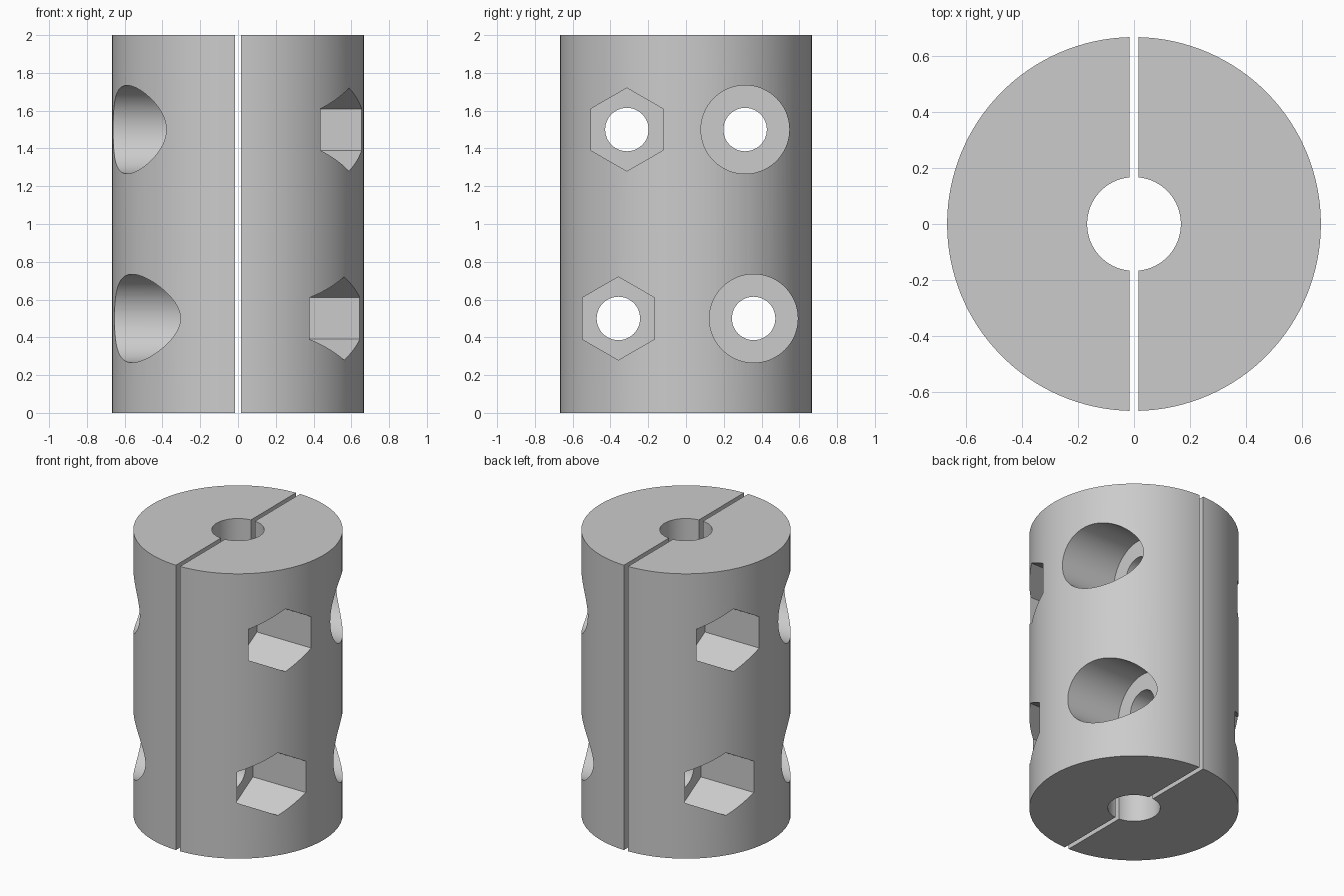
import bpy
import bmesh
import math
from mathutils import Matrix

cube = bpy.data.objects.get("Cube")
if cube:
    bpy.data.objects.remove(cube, do_unlink=True)

RADIUS, BORE, HEIGHT, GAP = 0.666, 0.167, 2.0, 0.016
SEAT = 0.233                       # depth of pocket floors from the split plane
SCREWS = [(0.313, 1.5), (0.358, 0.5)]   # sideways offset and height

steel = bpy.data.materials.new("plain_grey")
steel.use_nodes = True
grey = (0.6, 0.6, 0.6, 1)
steel.diffuse_color = grey
steel.node_tree.nodes["Principled BSDF"].inputs["Base Color"].default_value = grey


def add_mesh(name, bm):
    mesh = bpy.data.meshes.new(name)
    bm.to_mesh(mesh)
    bm.free()
    mesh.materials.append(steel)
    obj = bpy.data.objects.new(name, mesh)
    bpy.context.collection.objects.link(obj)
    return obj


def half_ring():
    """Half of a thick tube, flat on the split plane, extruded upwards."""
    outline = []
    for radius, direction in ((RADIUS, 1), (BORE, -1)):
        limit = math.acos(GAP / radius)
        for i in range(65):
            a = direction * limit * (i / 32 - 1)
            outline.append((radius * math.cos(a), radius * math.sin(a), 0))
    bm = bmesh.new()
    face = bm.faces.new([bm.verts.new(p) for p in outline])
    top = bmesh.ops.extrude_face_region(bm, geom=[face])["geom"]
    bmesh.ops.translate(bm, vec=(0, 0, HEIGHT),
                        verts=[v for v in top if isinstance(v, bmesh.types.BMVert)])
    bmesh.ops.recalc_face_normals(bm, faces=bm.faces)
    return add_mesh("clamp_half_left", bm)


def drill(body, radius, sides, start, y, z):
    """Cut a prism along x from start outwards."""
    bm = bmesh.new()
    place = (Matrix.Translation((start + 0.5, y, z)) @ Matrix.Rotation(math.pi / 2, 4, "Y")
             @ Matrix.Rotation(math.pi / 6, 4, "Z"))
    bmesh.ops.create_cone(bm, cap_ends=True, segments=sides, radius1=radius,
                          radius2=radius, depth=1, matrix=place)
    cutter = add_mesh("cutter", bm)
    cutter.hide_render = True
    mod = body.modifiers.new("cut", "BOOLEAN")
    mod.operation, mod.solver, mod.object = "DIFFERENCE", "EXACT", cutter
    bpy.context.view_layer.objects.active = body
    bpy.ops.object.modifier_apply(modifier=mod.name)
    bpy.data.objects.remove(cutter, do_unlink=True)


# One clamp half with screw holes, round head seats and hexagonal nut pockets
half = half_ring()
for y, z in SCREWS:
    for side in (-1, 1):
        drill(half, 0.115, 48, -0.2, side * y, z)
    drill(half, 0.234, 72, SEAT, y, z)
    drill(half, 0.22, 6, SEAT, -y, z)

bpy.ops.object.select_all(action="DESELECT")
half.select_set(True)
bpy.context.view_layer.objects.active = half
bpy.ops.object.shade_smooth_by_angle(angle=math.radians(25))

# The other half is the same part turned half a revolution
other = half.copy()
other.name = "clamp_half_right"
other.rotation_euler.z = math.pi
bpy.context.collection.objects.link(other)
